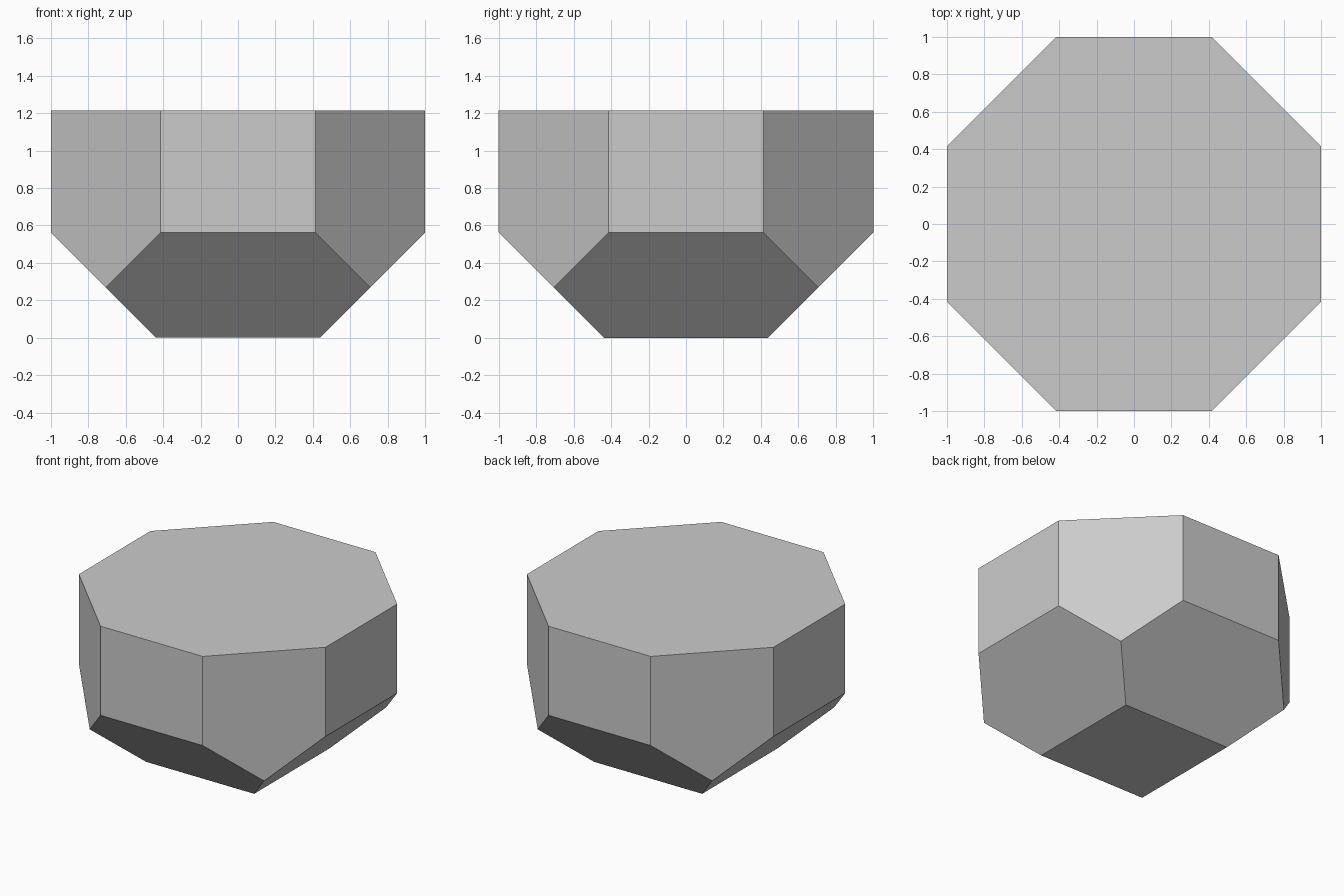
import bpy, bmesh, math
from mathutils import Matrix, Vector

if "Cube" in bpy.data.objects:
    bpy.data.objects.remove(bpy.data.objects["Cube"])

HEIGHT = 1.215   # overall height
BASE = 0.438     # half width of the square foot

# Octagonal prism, flat sides facing the axes, one unit from the centre
bm = bmesh.new()
radius = 1 / math.cos(math.pi / 8)
turn = Matrix.Translation((0, 0, HEIGHT / 2)) @ Matrix.Rotation(math.pi / 8, 4, 'Z')
bmesh.ops.create_cone(bm, cap_ends=True, segments=8, radius1=radius,
                      radius2=radius, depth=HEIGHT, matrix=turn)

# Four 45 degree cuts taper the underside to a square
for i in range(4):
    a = i * math.pi / 2
    out = Vector((math.cos(a), math.sin(a), 0))
    cut = bmesh.ops.bisect_plane(bm, geom=bm.verts[:] + bm.edges[:] + bm.faces[:],
                                 dist=1e-5, plane_co=out * BASE,
                                 plane_no=out - Vector((0, 0, 1)), clear_outer=True)
    rim = [e for e in cut["geom_cut"] if isinstance(e, bmesh.types.BMEdge)]
    bmesh.ops.contextual_create(bm, geom=rim)

bmesh.ops.recalc_face_normals(bm, faces=bm.faces[:])
mesh = bpy.data.meshes.new("faceted_block")
bm.to_mesh(mesh)
bm.free()
bpy.context.collection.objects.link(bpy.data.objects.new("faceted_block", mesh))
